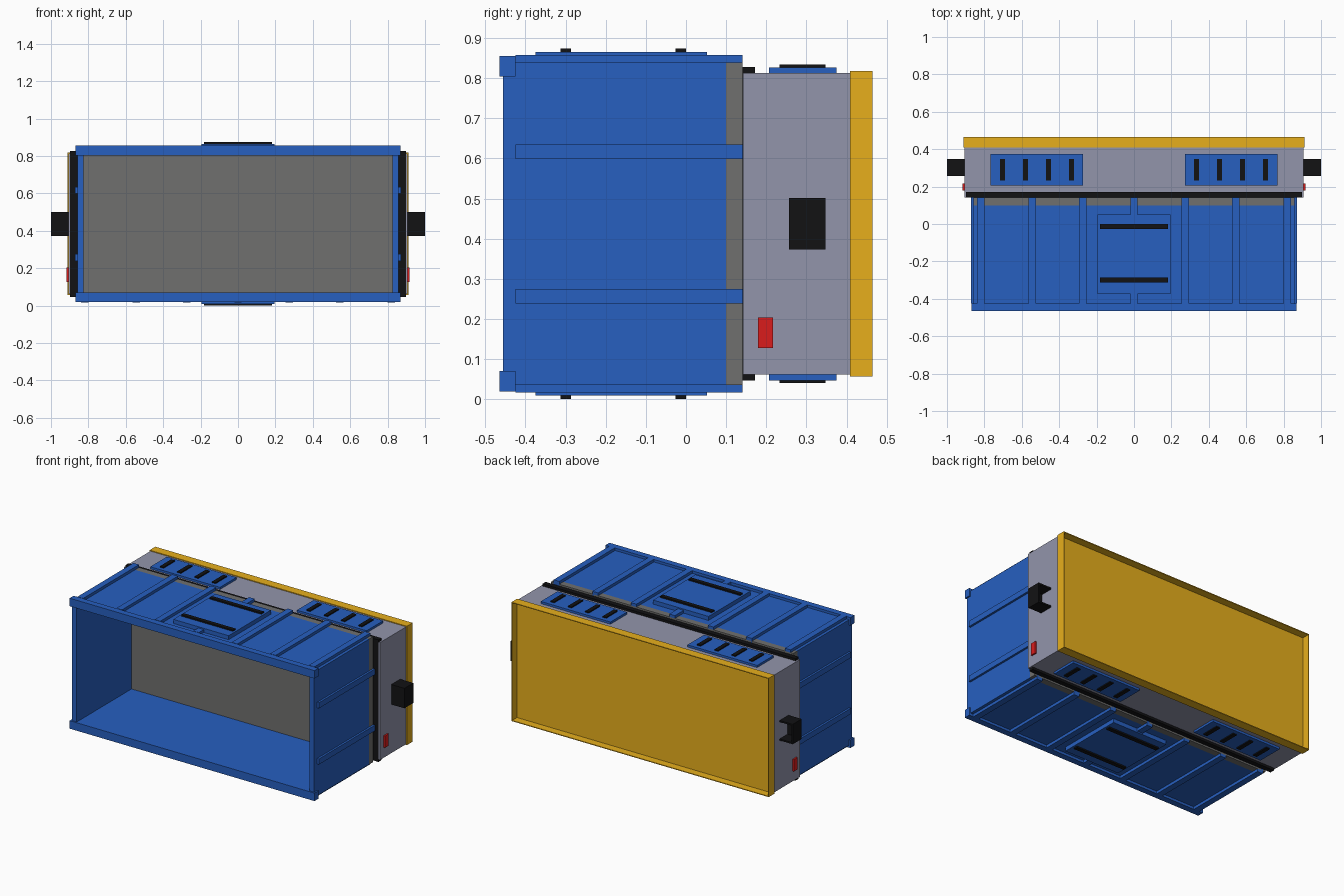
import bpy, bmesh

ZC = 0.437  # height of the horizontal mid plane


def mat(name, r, g, b):
    m = bpy.data.materials.new(name)
    m.diffuse_color = (r, g, b, 1)
    return m


BLUE = mat("blue_paint", 0.02, 0.115, 0.53)
YELLOW = mat("yellow_paint", 0.8, 0.43, 0.012)
BLACK = mat("black_rubber", 0.006, 0.006, 0.007)
STEEL = mat("steel", 0.29, 0.3, 0.41)
GREY = mat("dark_grey", 0.16, 0.16, 0.157)
RED = mat("red_paint", 0.7, 0.012, 0.012)


def boxes(name, material, *specs):
    """One object from boxes given as (x0, x1, y0, y1, z0, z1), z from the mid plane."""
    bm = bmesh.new()
    for x0, x1, y0, y1, z0, z1 in specs:
        vs = bmesh.ops.create_cube(bm, size=1)["verts"]
        for v in vs:
            v.co.x = x1 if v.co.x > 0 else x0
            v.co.y = y1 if v.co.y > 0 else y0
            v.co.z = ZC + (z1 if v.co.z > 0 else z0)
    me = bpy.data.meshes.new(name)
    bm.to_mesh(me)
    bm.free()
    me.materials.append(material)
    ob = bpy.data.objects.new(name, me)
    bpy.context.collection.objects.link(ob)
    return ob


def flip_z(specs):
    return [s for a in specs for s in (a, (*a[:4], -a[5], -a[4]))]


def flip_x(specs):
    return [s for a in specs for s in (a, (-a[1], -a[0], *a[2:]))]


# open-fronted container shell
boxes("shell_top_bottom", BLUE, *flip_z([(-0.859, 0.859, -0.45, 0.10, 0.368, 0.402)]))
boxes("shell_sides", BLUE, *flip_x([(0.825, 0.859, -0.456, 0.10, -0.368, 0.368)]))
boxes("rear_panel", GREY, (-0.859, 0.859, 0.10, 0.141, -0.402, 0.402))

# front rim rails
boxes("rim_rails", BLUE, *flip_z([(-0.868, 0.868, -0.465, -0.425, 0.367, 0.418)]))

# stiffening ribs
boxes("roof_and_floor_ribs", BLUE, *flip_z(
    [(x - 0.02, x + 0.02, -0.425, 0.141, 0.39, 0.42)
     for x in (-0.82, -0.545, -0.273, 0, 0.273, 0.545, 0.82)]))
boxes("side_ribs", BLUE, *flip_x(
    [(0.845, 0.872, -0.425, 0.141, z - 0.018, z + 0.018) for z in (-0.18, 0.18)]))

# centre hatches with grip bars
boxes("hatch_plates", BLUE, *flip_z([(-0.196, 0.196, -0.375, 0.052, 0.395, 0.428)]))
boxes("hatch_bars", BLACK, *flip_z(
    [(-0.183, 0.183, y - 0.013, y + 0.013, 0.42, 0.437) for y in (-0.3, -0.013)]))

# rear door block, gasket and vents
boxes("door_block", STEEL, (-0.907, 0.907, 0.142, 0.41, -0.376, 0.376))
boxes("door_gasket", BLACK, (-0.897, 0.897, 0.141, 0.172, -0.391, 0.391))
boxes("vent_plates", BLUE, *flip_x(flip_z([(0.273, 0.767, 0.207, 0.375, 0.365, 0.39)])))
boxes("vent_slots", BLACK, *flip_x(flip_z(
    [(x - 0.013, x + 0.013, 0.233, 0.348, 0.385, 0.397) for x in (0.335, 0.458, 0.581, 0.704)])))

# yellow back cover: shallow tray with a thin lip
boxes("back_panel", YELLOW, (-0.908, 0.908, 0.408, 0.416, -0.377, 0.377))
boxes("back_lip", YELLOW,
      *flip_z([(-0.912, 0.912, 0.408, 0.465, 0.376, 0.381)]),
      *flip_x([(0.907, 0.912, 0.408, 0.465, -0.376, 0.376)]))

# pocket handles, open toward the back
boxes("side_handles", BLACK, *flip_x([
    (0.9, 1.0, 0.257, 0.267, -0.064, 0.064),
    (0.99, 1.0, 0.267, 0.347, -0.064, 0.064),
    (0.9, 0.99, 0.267, 0.347, 0.054, 0.064),
    (0.9, 0.99, 0.267, 0.347, -0.064, -0.054)]))

# red release tabs
boxes("release_tabs", RED, *flip_x([(0.9, 0.917, 0.179, 0.217, -0.31, -0.234)]))
